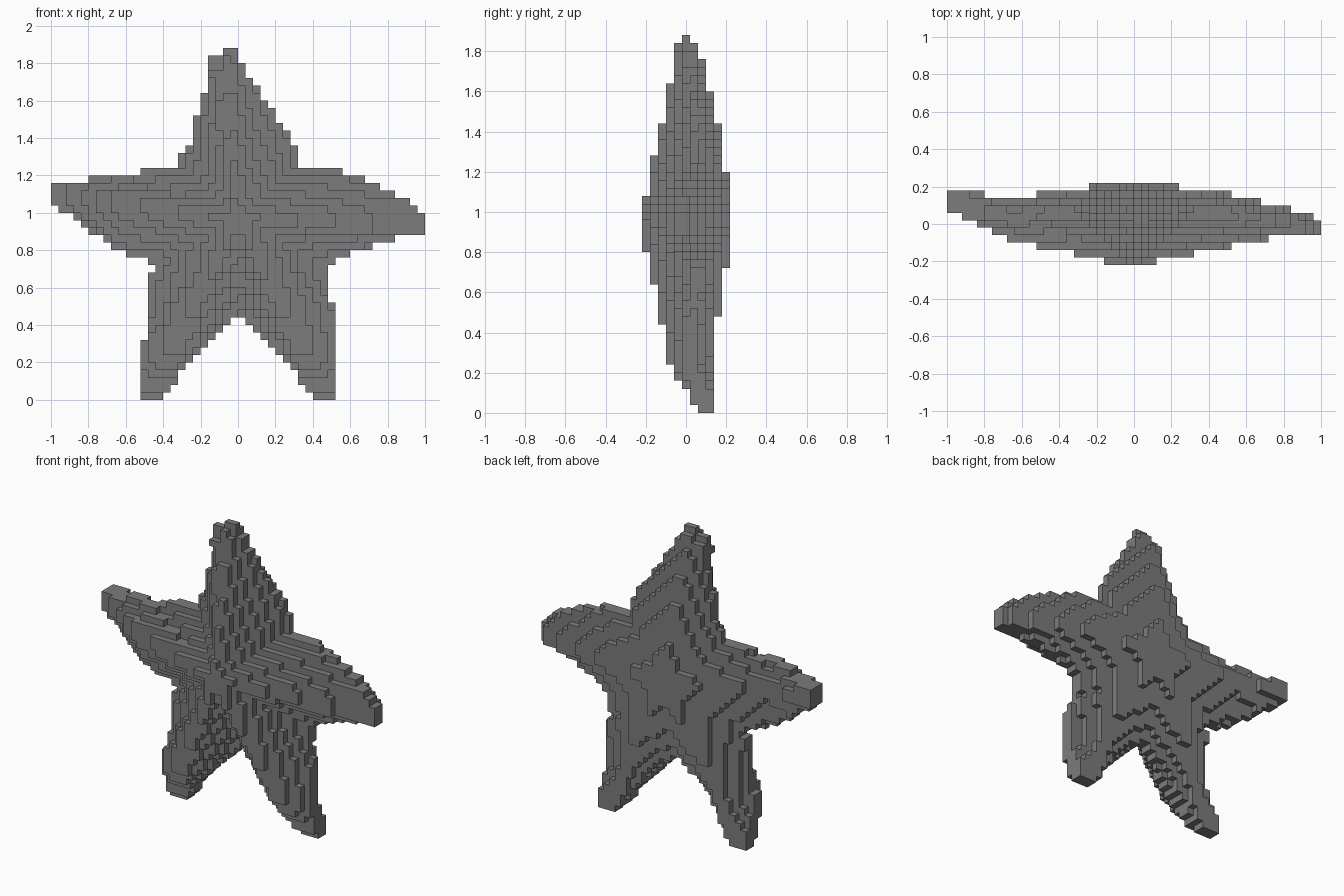
import bpy
import bmesh
from mathutils import Vector

if "Cube" in bpy.data.objects:
    bpy.data.objects.remove(bpy.data.objects["Cube"], do_unlink=True)

CELL = 0.04
COUNT_X, COUNT_Y, COUNT_Z = 50, 11, 47
CENTRE = Vector((0, 0.96))

# Star outline in x and z, clockwise from the top tip
OUTLINE = [Vector(p) for p in (
    (-.08, 1.9), (-.04, 1.9), (0, 1.83), (.155, 1.59), (.31, 1.35), (.32, 1.25),
    (.55, 1.23), (.69, 1.18), (.85, 1.1), (.93, 1.06), (1, 1), (1, .88),
    (.84, .86), (.61, .78), (.48, .72), (.48, .53), (.52, .5), (.52, 0),
    (.4, 0), (.34, .1), (.02, .45), (0, .45), (-.34, .1), (-.4, 0),
    (-.52, 0), (-.52, .32), (-.48, .34), (-.48, .68), (-.45, .7), (-.49, .74),
    (-.64, .8), (-.73, .86), (-.89, .98), (-1, 1.06), (-1, 1.16), (-.8, 1.17),
    (-.79, 1.185), (-.53, 1.21), (-.51, 1.225), (-.32, 1.25), (-.305, 1.3),
    (-.235, 1.42), (-.225, 1.5), (-.185, 1.63), (-.16, 1.66), (-.155, 1.84),
    (-.1, 1.845))]


def cross(a, b):
    return a.x * b.y - a.y * b.x


def relative_radius(point):
    """Distance from the centre, where the outline lies at one."""
    ray = point - CENTRE
    best = 0
    for start, end in zip(OUTLINE, OUTLINE[1:] + OUTLINE[:1]):
        edge, offset = end - start, start - CENTRE
        facing = cross(ray, edge)
        if abs(facing) < 1e-9:
            continue
        along_ray = cross(offset, edge) / facing
        along_edge = cross(offset, ray) / facing
        if along_ray > 0 and 0 <= along_edge <= 1:
            best = max(best, 1 / along_ray)
    return best


def depth_range(x, z, radius):
    """Front and back surface: thick centre, rim set back between the arms, bent tips."""
    reach = (Vector((x, z)) - CENTRE).length / radius
    notch = min(1, max(0, (.92 - reach) / .45))
    arm = max(0, -x - .64)
    front = -.236 + (.235 + .09 * notch) * radius - .03 * radius ** 2
    front += arm * .33 + max(0, .25 - z) * .35 - max(0, x - .8) * .1
    back = .211 - (.19 - .07 * notch) * radius ** 2
    back += arm * .445 + max(0, .29 - z) * .47
    return front, back


# Choose the filled cells
filled = set()
for i in range(COUNT_X):
    for k in range(COUNT_Z):
        x = (i + .5 - COUNT_X / 2) * CELL
        z = (k + .5) * CELL
        radius = relative_radius(Vector((x, z)))
        if radius > 1:
            continue
        front, back = depth_range(x, z, radius)
        middle = round((front + back) / 2 / CELL + (COUNT_Y - 1) / 2)
        for j in range(COUNT_Y):
            y = (j + .5 - COUNT_Y / 2) * CELL
            if j == middle or front <= y <= back:
                filled.add((i, j, k))

# Skin the cells with square faces wherever a neighbour is empty
bm = bmesh.new()
corners = {}


def corner(key):
    if key not in corners:
        i, j, k = key
        corners[key] = bm.verts.new(((i - COUNT_X / 2) * CELL,
                                     (j - COUNT_Y / 2) * CELL, k * CELL))
    return corners[key]


for cell in sorted(filled):
    for axis in range(3):
        u, v = (axis + 1) % 3, (axis + 2) % 3
        for side in (0, 1):
            neighbour = list(cell)
            neighbour[axis] += 2 * side - 1
            if tuple(neighbour) in filled:
                continue
            loop = []
            for du, dv in ((0, 0), (1, 0), (1, 1), (0, 1)):
                key = list(cell)
                key[axis] += side
                key[u] += du
                key[v] += dv
                loop.append(corner(tuple(key)))
            bm.faces.new(loop if side else loop[::-1])

mesh = bpy.data.meshes.new("block_star")
bm.to_mesh(mesh)
bm.free()
star = bpy.data.objects.new("block_star", mesh)
bpy.context.collection.objects.link(star)

# Plain grey material
grey = bpy.data.materials.new("stone_grey")
grey.use_nodes = True
colour = (.2, .2, .2, 1)
grey.diffuse_color = colour
grey.node_tree.nodes["Principled BSDF"].inputs["Base Color"].default_value = colour
mesh.materials.append(grey)
